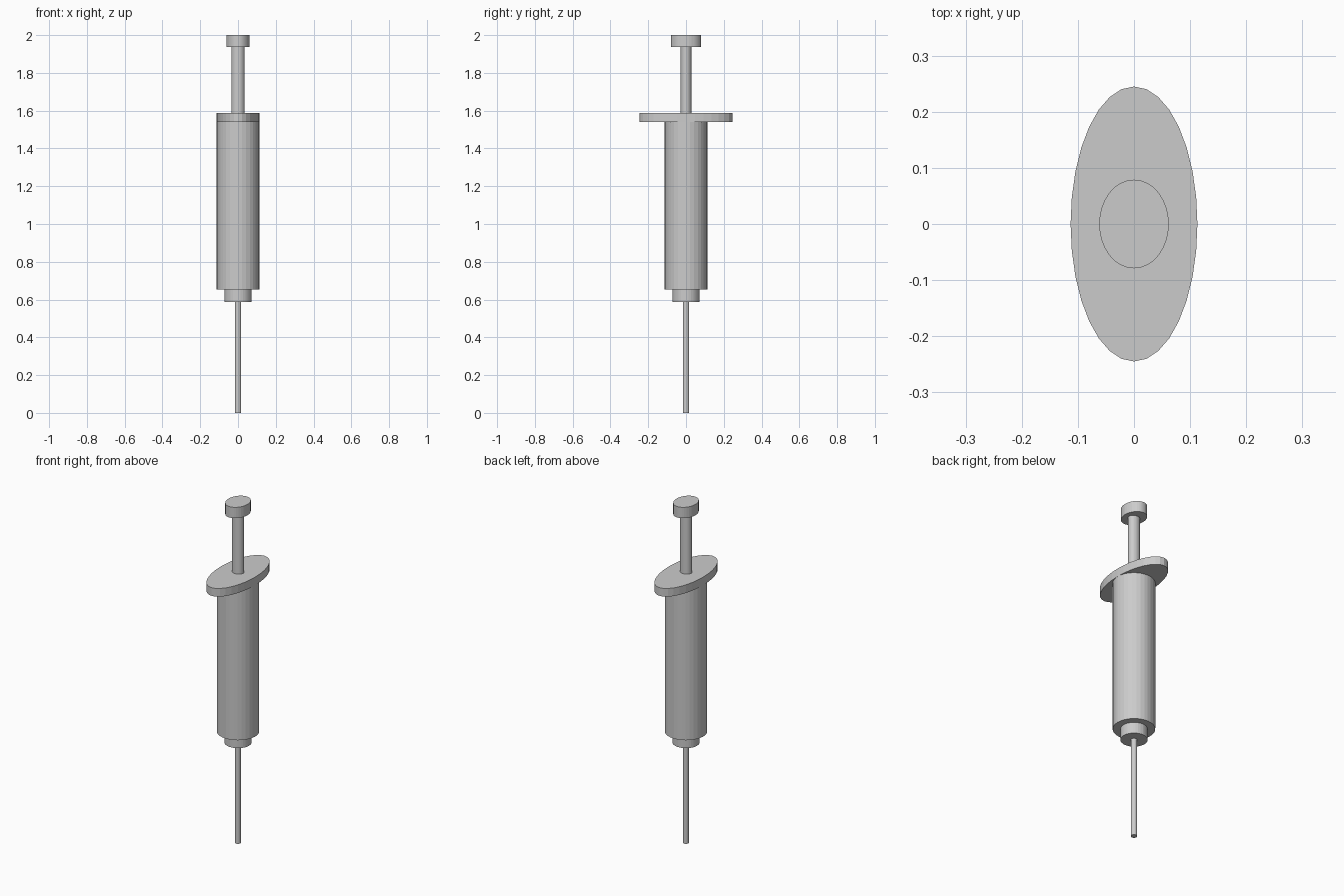
import bpy

if "Cube" in bpy.data.objects:
    bpy.data.objects.remove(bpy.data.objects["Cube"])

SIDES = 32


def cylinder(name, rx, ry, z0, z1):
    """Upright elliptical cylinder between two heights."""
    bpy.ops.mesh.primitive_cylinder_add(
        vertices=SIDES, radius=1, depth=1, location=(0, 0, (z0 + z1) / 2))
    ob = bpy.context.object
    ob.name = name
    ob.scale = (rx, ry, z1 - z0)
    bpy.ops.object.transform_apply(location=False, rotation=False, scale=True)
    return ob


# Needle and its hub
cylinder("needle", 0.017, 0.017, 0.0, 0.59)
cylinder("needle_hub", 0.072, 0.072, 0.587, 0.655)

# Barrel with the oval finger flange on top
cylinder("barrel", 0.1125, 0.1125, 0.652, 1.55)
cylinder("finger_flange", 0.113, 0.245, 1.54, 1.588)

# Plunger rod and oval thumb rest
cylinder("plunger_rod", 0.034, 0.029, 1.58, 1.94)
cylinder("thumb_rest", 0.062, 0.079, 1.936, 2.0)
